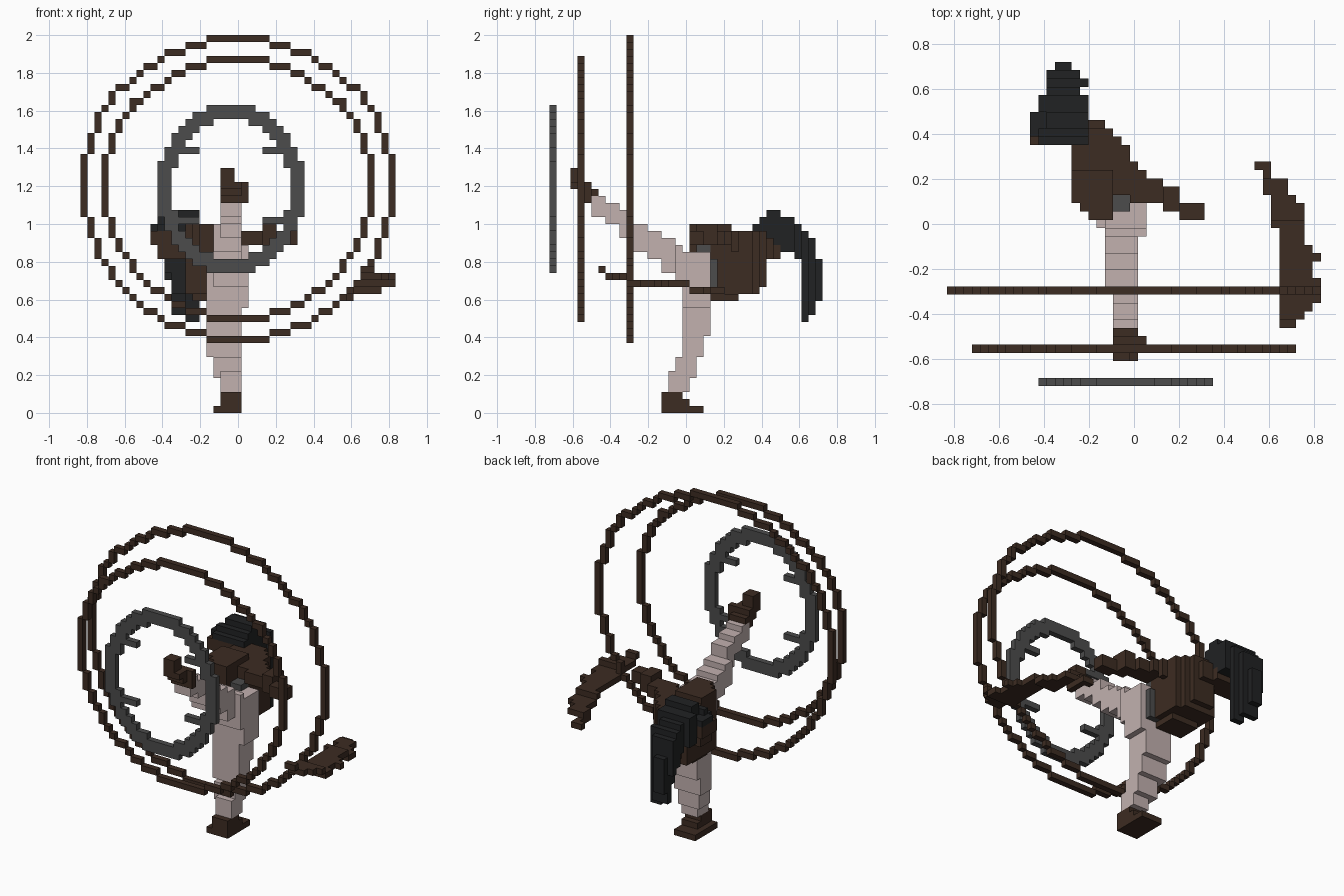
import bpy, bmesh, math

cube = bpy.data.objects.get("Cube")
if cube:
    bpy.data.objects.remove(cube, do_unlink=True)

U = 1 / 27                      # size of one block
OX, OY = -22.5, -19.5           # grid corner, in blocks


def material(name, rgb):
    m = bpy.data.materials.new(name)
    m.use_nodes = True
    col = (*rgb, 1)
    m.diffuse_color = col
    bsdf = m.node_tree.nodes["Principled BSDF"]
    bsdf.inputs["Base Color"].default_value = col
    bsdf.inputs["Roughness"].default_value = 0.9
    return m


BROWN = material("dark brown", (0.046, 0.025, 0.016))
SKIN = material("pale pink grey", (0.54, 0.44, 0.43))
GREY = material("dark grey", (0.072, 0.072, 0.072))
BLACK = material("near black", (0.015, 0.016, 0.017))

# Corners of each block side, keyed by its outward direction
SIDES = {
    (1, 0, 0): [(1, 0, 0), (1, 1, 0), (1, 1, 1), (1, 0, 1)],
    (-1, 0, 0): [(0, 0, 0), (0, 0, 1), (0, 1, 1), (0, 1, 0)],
    (0, 1, 0): [(0, 1, 0), (0, 1, 1), (1, 1, 1), (1, 1, 0)],
    (0, -1, 0): [(0, 0, 0), (1, 0, 0), (1, 0, 1), (0, 0, 1)],
    (0, 0, 1): [(0, 0, 1), (1, 0, 1), (1, 1, 1), (0, 1, 1)],
    (0, 0, -1): [(0, 0, 0), (0, 1, 0), (1, 1, 0), (1, 0, 0)],
}


def box(x0, x1, y0, y1, z0, z1):
    """All blocks in an inclusive range."""
    return {(x, y, z) for x in range(x0, x1 + 1)
            for y in range(y0, y1 + 1) for z in range(z0, z1 + 1)}


def boxes(*ranges):
    return set().union(*(box(*r) for r in ranges))


def build(name, cells, mat):
    """Outer skin of a set of blocks."""
    bm = bmesh.new()
    verts = {}
    for c in cells:
        for d, quad in SIDES.items():
            if tuple(a + b for a, b in zip(c, d)) in cells:
                continue
            face = []
            for q in quad:
                p = tuple(a + b for a, b in zip(c, q))
                if p not in verts:
                    verts[p] = bm.verts.new(((p[0] + OX) * U, (p[1] + OY) * U, p[2] * U))
                face.append(verts[p])
            bm.faces.new(face)
    mesh = bpy.data.meshes.new(name)
    bm.to_mesh(mesh)
    bm.free()
    mesh.materials.append(mat)
    ob = bpy.data.objects.new(name, mesh)
    bpy.context.collection.objects.link(ob)
    return ob


def hoop(r, y):
    """Thin blocky circle, its crown one block flatter than its base."""
    cells = set()
    for a in range(-r, r + 1):
        b = round(math.sqrt(r * r - a * a))
        if abs(a) > b:
            continue
        for dx, dz in ((a, b), (a, -b), (b, a), (-b, a)):
            cells.add((22 + dx, y, 32 + dz - (1 if dz > r * 0.68 else 0)))
    return cells


# Hoops
build("large_hoop", hoop(22, 11), BROWN)
build("middle_hoop", hoop(19, 4), BROWN)

# Grey oval ring with four short inner spurs
ring = set()
for x in range(11, 32):
    for z in range(20, 44):
        dx, dz = x - 21, z - 31.5
        outer = (dx / 10.6) ** 2 + (dz / 12.1) ** 2
        inner = (dx / 8.5) ** 2 + (dz / 10) ** 2
        if outer <= 1 and inner > 1:
            ring.add((x, 0, z))
for z in (27, 37):
    ring |= boxes((13, 16, 0, 0, z, z), (26, 29, 0, 0, z, z))
build("oval_ring", ring, GREY)

# Standing leg and hips
build("standing_foot", boxes((19, 22, 16, 21, 0, 0), (20, 22, 16, 19, 1, 1),
                             (20, 22, 16, 18, 2, 2)), BROWN)
build("standing_leg", boxes((20, 22, 17, 19, 3, 5), (19, 22, 18, 20, 5, 7),
                            (18, 22, 19, 21, 8, 11), (18, 22, 19, 22, 11, 14),
                            (18, 23, 19, 22, 15, 19), (19, 23, 19, 22, 20, 22)), SKIN)

# Raised leg: (first y, last y, first z, last z, first x, last x)
steps = [(6, 7, 28, 30, 20, 22), (8, 9, 27, 29, 20, 22), (10, 11, 25, 28, 20, 22),
         (12, 13, 23, 26, 19, 22), (14, 15, 22, 25, 19, 22), (16, 17, 20, 24, 19, 22),
         (18, 18, 18, 23, 19, 23)]
build("raised_leg", boxes(*[(x0, x1, y0, y1, z0, z1)
                            for y0, y1, z0, z1, x0, x1 in steps]), SKIN)
build("raised_foot", boxes((20, 21, 3, 4, 32, 34), (22, 22, 3, 4, 32, 32),
                           (20, 22, 4, 4, 31, 32), (20, 23, 5, 5, 30, 32),
                           (20, 22, 6, 6, 31, 31)), BROWN)

# Belt
belt = boxes((17, 22, 23, 23, 17, 21), (20, 21, 21, 22, 23, 23))
build("belt", belt, GREY)

# Torso, with one shoulder raised towards the front
torso = boxes((16, 20, 23, 26, 16, 16), (15, 21, 23, 28, 17, 25), (22, 22, 26, 26, 23, 25),
              (15, 20, 29, 29, 17, 25), (16, 19, 30, 30, 18, 25), (17, 18, 31, 31, 22, 24),
              (17, 19, 20, 20, 23, 26), (16, 19, 21, 21, 23, 26), (15, 19, 22, 22, 23, 26),
              (15, 17, 22, 22, 17, 22), (15, 19, 23, 25, 26, 26))
build("torso", torso - belt, BROWN)
build("arm", boxes((22, 23, 22, 25, 24, 25), (24, 25, 22, 24, 24, 25),
                   (26, 27, 21, 23, 24, 26), (28, 30, 20, 21, 24, 25)), BROWN)

# Head and hair
face = boxes((10, 14, 29, 32, 24, 25), (11, 14, 29, 31, 22, 23), (13, 16, 30, 32, 22, 23))
hair = boxes((10, 16, 30, 32, 26, 26), (11, 16, 29, 30, 26, 26), (11, 16, 30, 30, 27, 27),
             (12, 16, 31, 32, 27, 28), (15, 16, 29, 32, 24, 26), (11, 16, 33, 34, 23, 27),
             (12, 15, 35, 35, 22, 26), (12, 16, 36, 36, 20, 25), (12, 15, 37, 37, 19, 24),
             (13, 16, 36, 36, 17, 19), (15, 16, 36, 36, 13, 16), (13, 15, 37, 37, 14, 18),
             (13, 14, 38, 38, 16, 21))
build("face", face, BROWN)
build("hair", hair, BLACK)

# Flat curved blade: (first y, last y, first x, last x, height)
rows = [(7, 7, 40, 41, 20), (8, 8, 40, 42, 19), (9, 9, 40, 43, 19), (10, 10, 40, 44, 19),
        (11, 12, 40, 44, 18), (13, 14, 40, 43, 18), (15, 15, 40, 44, 18), (16, 16, 40, 43, 18),
        (17, 18, 40, 42, 18), (19, 19, 39, 42, 18), (20, 21, 39, 42, 17), (22, 22, 39, 41, 17),
        (23, 24, 38, 40, 17), (23, 25, 38, 38, 16), (26, 26, 37, 38, 16)]
build("curved_blade", boxes(*[(x0, x1, y0, y1, z, z) for y0, y1, x0, x1, z in rows]), BROWN)
